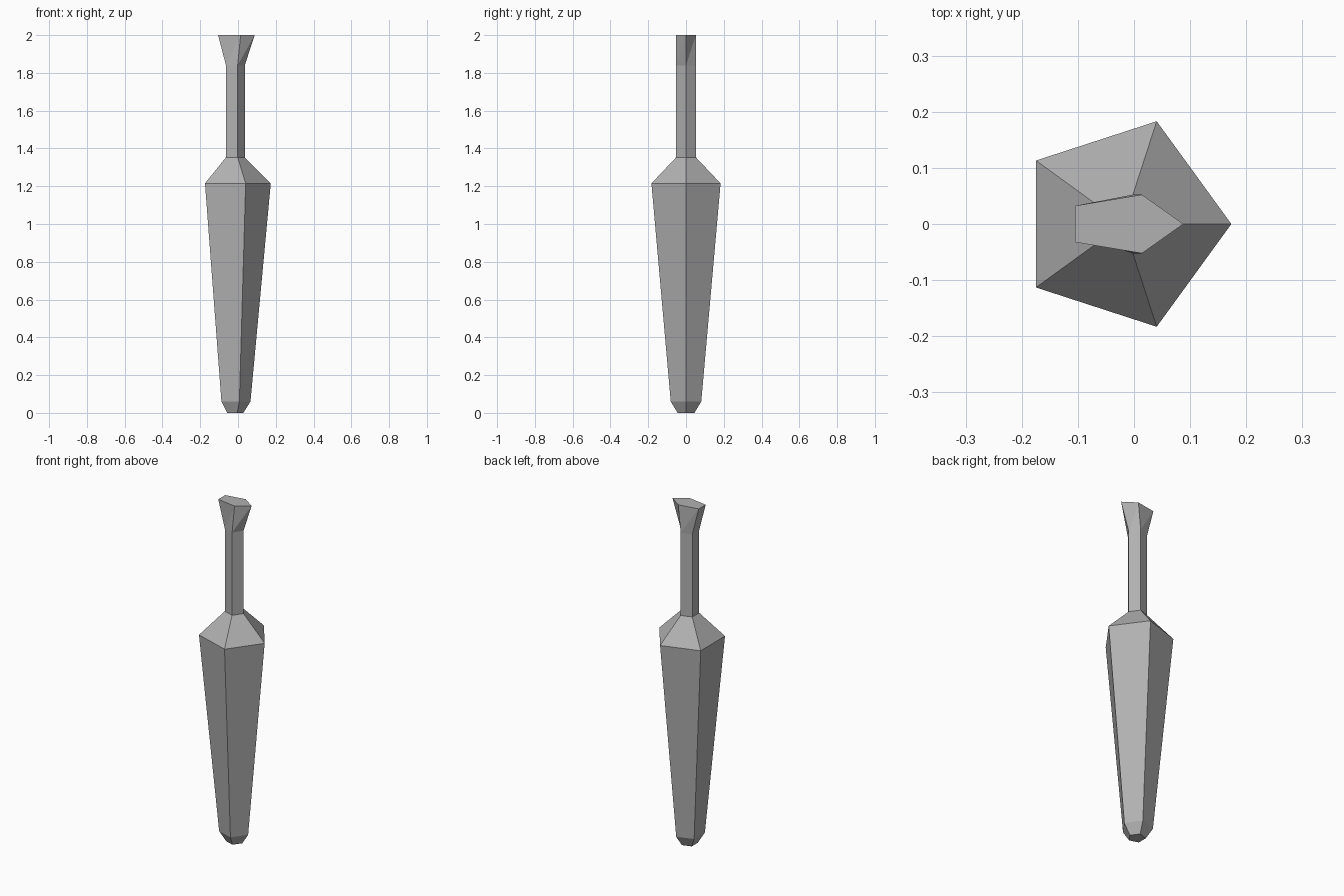
import bpy, bmesh, math

if "Cube" in bpy.data.objects:
    bpy.data.objects.remove(bpy.data.objects["Cube"])

SIDES = 5
CENTRE_X = -0.019

# Profile of the tool: (height, x radius, y radius)
PROFILE = [
    (0.00, 0.047, 0.047),    # butt of the grip
    (0.06, 0.085, 0.085),
    (1.215, 0.1925, 0.1925), # widest part of the grip
    (1.353, 0.055, 0.055),   # neck
    (1.84, 0.055, 0.055),    # end of the shaft
    (2.00, 0.107, 0.055),    # flared flat tip
]


def loft(name, profile):
    bm = bmesh.new()
    rings = []
    for z, rx, ry in profile:
        angles = [2 * math.pi * i / SIDES for i in range(SIDES)]
        rings.append([bm.verts.new((CENTRE_X + rx * math.cos(a), ry * math.sin(a), z))
                      for a in angles])
    for low, high in zip(rings, rings[1:]):
        for i in range(SIDES):
            j = (i + 1) % SIDES
            if high is rings[-1]:
                # The flare twists its sides, so each is folded along a diagonal
                bm.faces.new((low[i], low[j], high[j]))
                bm.faces.new((low[i], high[j], high[i]))
            else:
                bm.faces.new((low[i], low[j], high[j], high[i]))
    bm.faces.new(rings[0][::-1])
    bm.faces.new(rings[-1])
    bmesh.ops.recalc_face_normals(bm, faces=bm.faces)
    mesh = bpy.data.meshes.new(name)
    bm.to_mesh(mesh)
    bm.free()
    obj = bpy.data.objects.new(name, mesh)
    bpy.context.collection.objects.link(obj)
    return obj


# Handle, shaft and tip are one continuous faceted body
body = loft("screwdriver_body", PROFILE)

# Dark grey finish
grey = bpy.data.materials.new("dark_grey")
grey.diffuse_color = (0.44, 0.44, 0.44, 1)
grey.use_nodes = True
grey.node_tree.nodes["Principled BSDF"].inputs["Base Color"].default_value = grey.diffuse_color
body.data.materials.append(grey)
